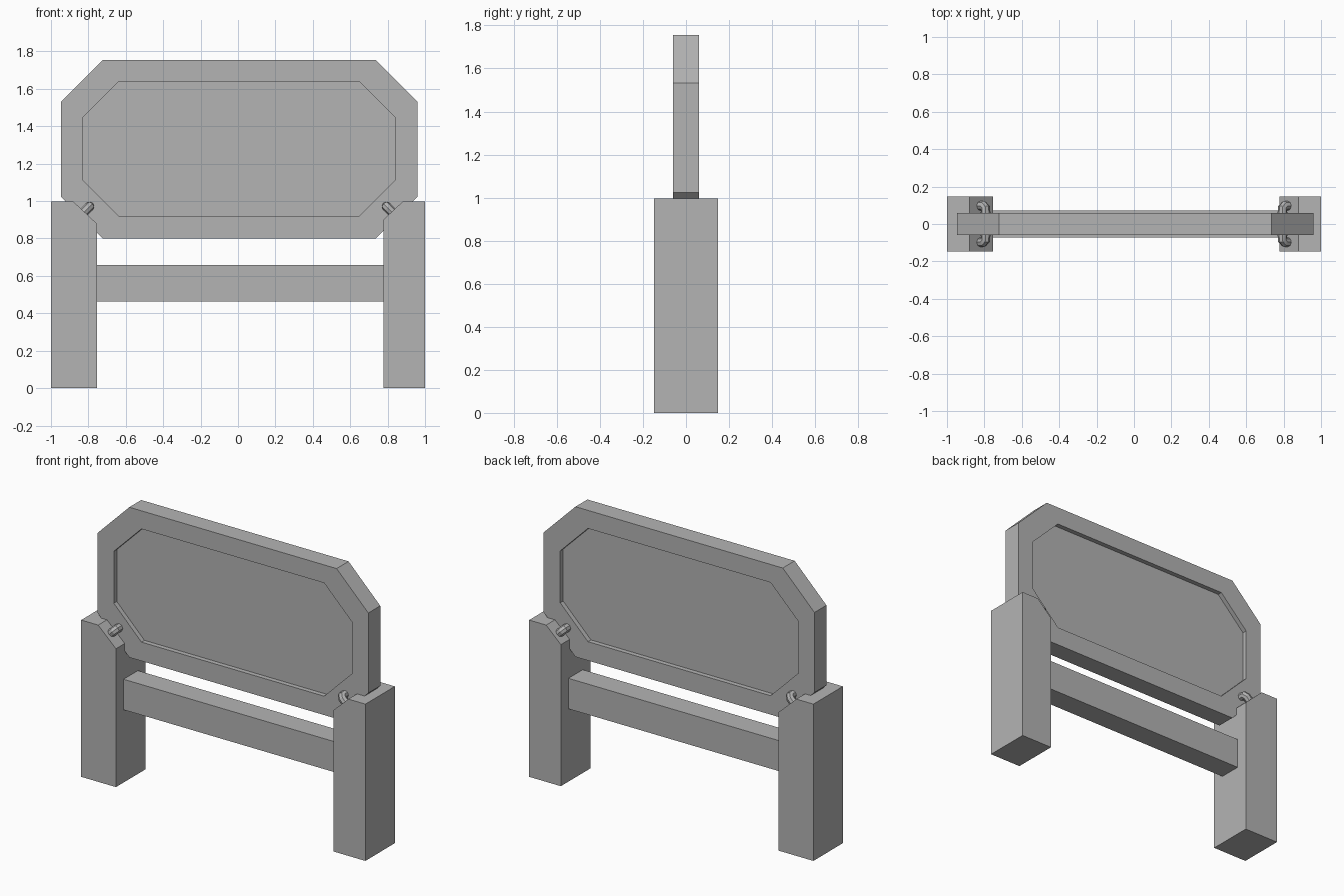
import bpy, bmesh

if "Cube" in bpy.data.objects:
    bpy.data.objects.remove(bpy.data.objects["Cube"])

grey = bpy.data.materials.new("mid grey")
grey.diffuse_color = (0.456, 0.456, 0.456, 1)
grey.use_nodes = True
grey.node_tree.nodes["Principled BSDF"].inputs["Base Color"].default_value = grey.diffuse_color


def loft(name, rings):
    """Join closed point rings in order and cap both ends."""
    bm = bmesh.new()
    loops = [[bm.verts.new(p) for p in ring] for ring in rings]
    n = len(loops[0])
    for a, b in zip(loops, loops[1:]):
        for i in range(n):
            j = (i + 1) % n
            bm.faces.new((a[i], a[j], b[j], b[i]))
    bm.faces.new(loops[0])
    bm.faces.new(loops[-1])
    bmesh.ops.recalc_face_normals(bm, faces=bm.faces[:])
    mesh = bpy.data.meshes.new(name)
    bm.to_mesh(mesh)
    bm.free()
    mesh.materials.append(grey)
    obj = bpy.data.objects.new(name, mesh)
    bpy.context.collection.objects.link(obj)
    return obj


def prism(name, profile, y0, y1):
    return loft(name, [[(x, y, z) for x, z in profile] for y in (y0, y1)])


def octagon(x0, x1, z0, z1, c):
    return [(x0 + c, z0), (x1 - c, z0), (x1, z0 + c), (x1, z1 - c),
            (x1 - c, z1), (x0 + c, z1), (x0, z1 - c), (x0, z0 + c)]


# Sign board: chamfered frame with a recessed panel on both faces
outer = octagon(-0.946, 0.959, 0.80, 1.755, 0.223)
inner = octagon(-0.832, 0.843, 0.92, 1.64, 0.195)
steps = [(inner, -0.03), (inner, -0.06), (outer, -0.06),
         (outer, 0.06), (inner, 0.06), (inner, 0.03)]
loft("sign_board", [[(x, y, z) for x, z in shape] for shape, y in steps])

# Posts with a sloped inner top corner
for side, sign, inside, slope_z in (("left", -1, 0.755, 0.88), ("right", 1, 0.777, 0.90)):
    profile = [(1, 0), (1, 0.997), (0.88, 0.997), (inside, slope_z), (inside, 0)]
    prism(side + "_post", [(sign * x, z) for x, z in profile], -0.148, 0.148)

# Crossbar between the posts
prism("crossbar", [(-0.76, 0.463), (0.78, 0.463), (0.78, 0.657), (-0.76, 0.657)], -0.072, 0.072)

# Bent pegs rising from the post slopes and turning into the board
for side, sx in (("left", -1), ("right", 1)):
    for face, sy in (("front", -1), ("back", 1)):
        name = side + "_" + face + "_peg"
        curve = bpy.data.curves.new(name, "CURVE")
        curve.dimensions = "3D"
        curve.bevel_depth = 0.026
        curve.bevel_resolution = 2
        curve.use_fill_caps = True
        path = [(0.855, 0.097, 0.91), (0.805, 0.097, 0.96),
                (0.794, 0.086, 0.971), (0.794, 0.05, 0.971)]
        spline = curve.splines.new("POLY")
        spline.points.add(len(path) - 1)
        for point, (x, y, z) in zip(spline.points, path):
            point.co = (sx * x, sy * y, z, 1)
        curve.materials.append(grey)
        peg = bpy.data.objects.new(name, curve)
        bpy.context.collection.objects.link(peg)
        # Turn the swept path into a smooth mesh with sharp ends
        bpy.ops.object.select_all(action="DESELECT")
        peg.select_set(True)
        bpy.context.view_layer.objects.active = peg
        bpy.ops.object.convert(target="MESH")
        bpy.ops.object.shade_smooth_by_angle()
